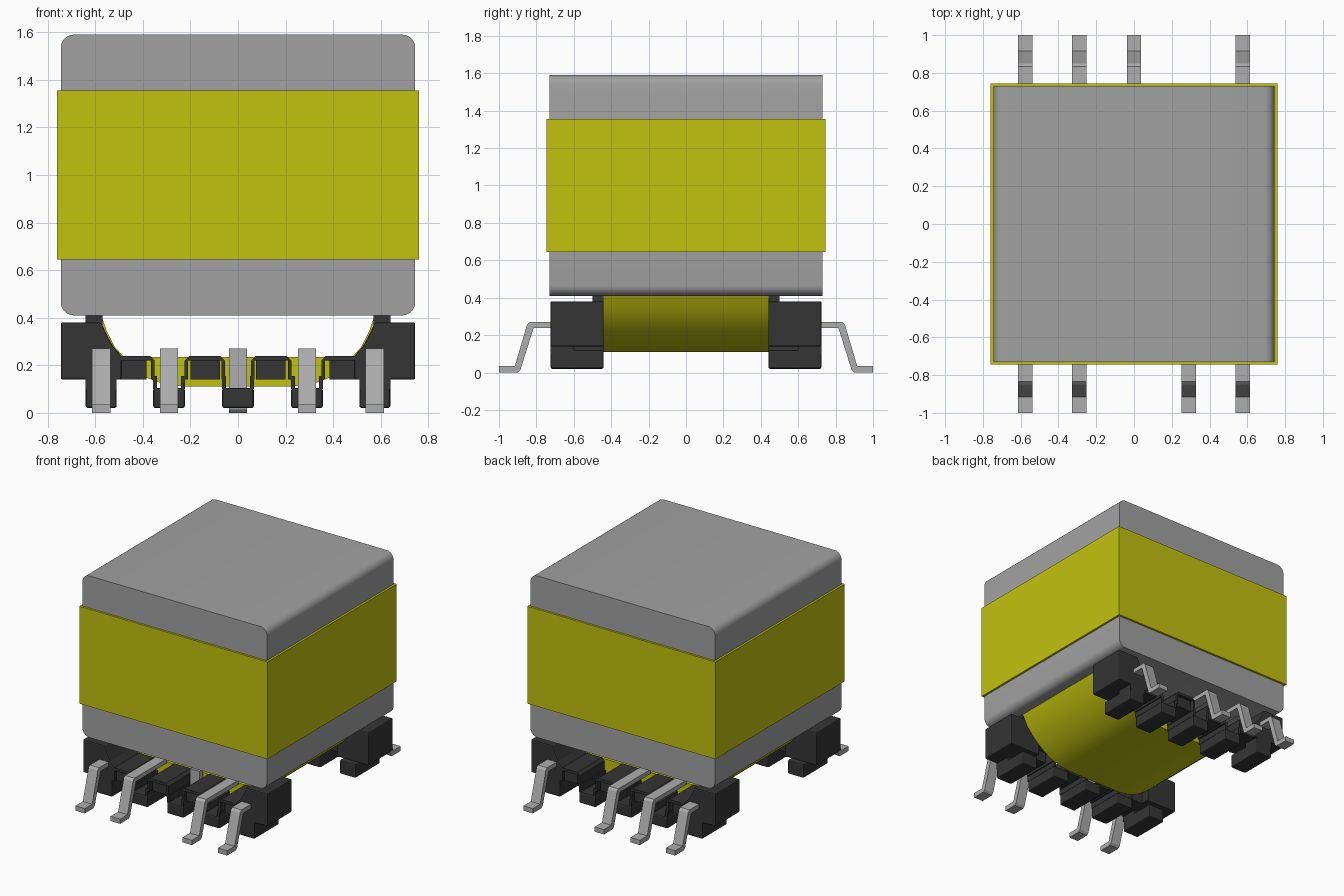
import bpy, bmesh
from mathutils import Vector

if "Cube" in bpy.data.objects:
    bpy.data.objects.remove(bpy.data.objects["Cube"], do_unlink=True)


def material(name, rgb):
    m = bpy.data.materials.new(name)
    m.use_nodes = True
    m.diffuse_color = (*rgb, 1)
    m.node_tree.nodes["Principled BSDF"].inputs["Base Color"].default_value = (*rgb, 1)
    return m


GREY = material("ferrite grey", (0.36, 0.36, 0.36))
YELLOW = material("tape yellow", (0.54, 0.54, 0.005))
BLACK = material("bobbin black", (0.035, 0.035, 0.035))
METAL = material("pin metal", (0.42, 0.42, 0.42))


def prism(name, outline, low, high, mat, axis="y", bevel=0, smooth=False):
    """Extrude an outline: (x, z) along y, or (y, z) along x."""
    def place(a, b, t):
        return Vector((a, t, b)) if axis == "y" else Vector((t, a, b))
    low, high = min(low, high), max(low, high)
    bm = bmesh.new()
    face = bm.faces.new([bm.verts.new(place(a, b, low)) for a, b in outline])
    geom = bmesh.ops.extrude_face_region(bm, geom=[face])["geom"]
    shift = place(0, 0, high - low)
    bmesh.ops.translate(bm, vec=shift, verts=[g for g in geom if isinstance(g, bmesh.types.BMVert)])
    bmesh.ops.recalc_face_normals(bm, faces=bm.faces)
    mesh = bpy.data.meshes.new(name)
    bm.to_mesh(mesh)
    bm.free()
    mesh.materials.append(mat)
    ob = bpy.data.objects.new(name, mesh)
    bpy.context.collection.objects.link(ob)
    if bevel:
        mod = ob.modifiers.new("rounded", "BEVEL")
        mod.width, mod.segments = bevel, 2
    if smooth:
        bpy.ops.object.select_all(action="DESELECT")
        ob.select_set(True)
        bpy.context.view_layer.objects.active = ob
        bpy.ops.object.shade_smooth_by_angle()
    return ob


def box(name, x0, x1, y0, y1, z0, z1, mat, bevel=0):
    return prism(name, [(x0, z0), (x1, z0), (x1, z1), (x0, z1)], y0, y1, mat, bevel=bevel)


# Core with edges rounded along its depth, and the tape band around it
core = box("core", -0.745, 0.745, -0.73, 0.73, 0.41, 1.59, GREY)
bm = bmesh.new()
bm.from_mesh(core.data)
long_edges = [e for e in bm.edges if abs(e.verts[0].co.y - e.verts[1].co.y) > 1]
bmesh.ops.bevel(bm, geom=long_edges, offset=0.055, segments=6, profile=0.5, affect="EDGES")
bm.to_mesh(core.data)
bm.free()
bpy.context.view_layer.objects.active = core
core.select_set(True)
bpy.ops.object.shade_smooth_by_angle()
box("tape_band", -0.76, 0.76, -0.745, 0.745, 0.645, 1.355, YELLOW)

# Hollow winding below the core
outer = [(0.22, 0.11), (0.31, 0.12), (0.39, 0.15), (0.47, 0.20), (0.54, 0.26), (0.60, 0.33), (0.64, 0.41)]
inner = [(0.575, 0.41), (0.55, 0.34), (0.52, 0.28), (0.48, 0.235)]
half = outer + inner
prism("winding", half + [(-x, z) for x, z in reversed(half)], -0.44, 0.44, YELLOW, smooth=True)


# Gull-wing pin as a thin bent strip
def pin(x, s):
    top = [(0.46, 0.27), (0.835, 0.27), (0.85, 0.255), (0.915, 0.035), (1.0, 0.035)]
    bottom = [(1.0, 0), (0.9, 0), (0.885, 0.015), (0.815, 0.238), (0.46, 0.238)]
    prism("pin", [(s * y, z) for y, z in top + bottom], x - 0.038, x + 0.038, METAL, "x")


for x in (-0.575, -0.29, 0.29, 0.575):
    pin(x, -1)
for x in (-0.575, -0.29, 0, 0.575):
    pin(x, 1)
box("pin_stub", -0.038, 0.038, -0.5, -0.46, 0.1, 0.27, METAL)

# Bobbin rails, the same at the front and back
for s in (-1, 1):
    near, far = s * 0.44, s * 0.725
    for side in (-1, 1):
        # Corner block with a scooped inner edge
        block = [(0.745, 0.14), (0.745, 0.38), (0.575, 0.38), (0.55, 0.325), (0.525, 0.28),
                 (0.49, 0.24), (0.49, 0.14)]
        prism("corner_block", [(side * x, z) for x, z in block], near, far, BLACK, bevel=0.008)
        lip = [(0.64, 0.37), (0.64, 0.41), (0.57, 0.41), (0.57, 0.37)]
        prism("flange_lip", [(side * x, z) for x, z in lip], near, s * 0.5, BLACK)
        # Corner foot and its neck
        foot = sorted((side * 0.51, side * 0.64))
        box("corner_foot", *foot, near, far, 0.02, 0.12, BLACK, 0.01)
        box("corner_neck", *foot, s * 0.6, far, 0.1, 0.16, BLACK)
        # Arches between the posts, each with a recessed filler
        for a, b, fill_a, fill_b in ((0.055, 0.225, 0.075, 0.2), (0.35, 0.51, 0.385, 0.5)):
            arch = [(a, 0.14), (a, 0.22), (a + 0.02, 0.24), (b - 0.02, 0.24), (b, 0.22), (b, 0.14),
                    (b - 0.015, 0.14), (b - 0.015, 0.22), (a + 0.015, 0.22), (a + 0.015, 0.14)]
            prism("arch", [(side * x, z) for x, z in arch], near, far, BLACK)
            box("arch_filler", *sorted((side * fill_a, side * fill_b)), s * 0.5, s * 0.7, 0.14, 0.23, BLACK)
    # Channel posts that carry the middle pins
    for x in (-0.29, 0, 0.29):
        box("post", x - 0.067, x + 0.067, near, far, 0.02, 0.105, BLACK, 0.01)
        for e in (-1, 1):
            wall = sorted((x + e * 0.05, x + e * 0.067))
            box("post_wall", *wall, near, far, 0.1, 0.155, BLACK)
